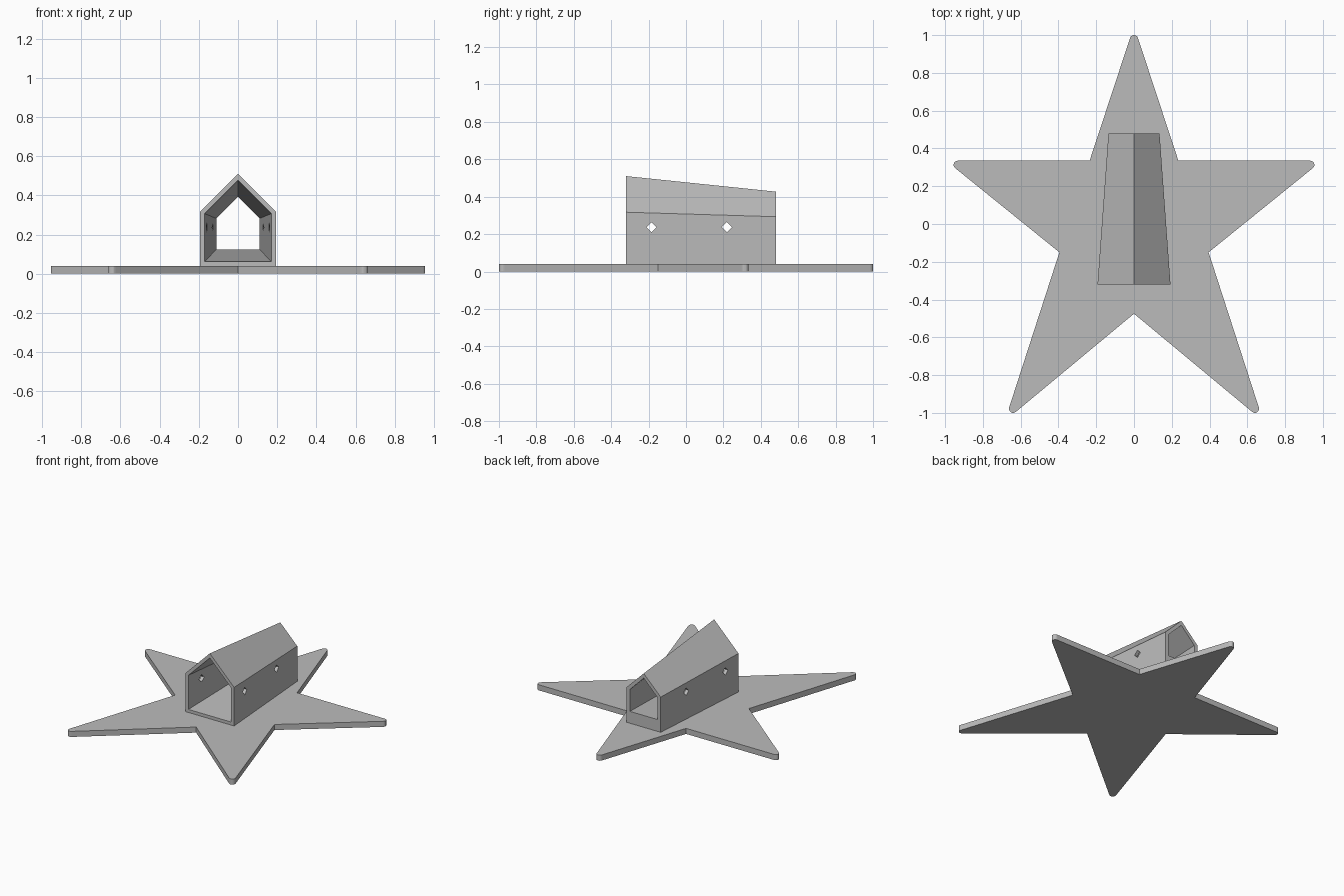
import bpy
import bmesh
from math import acos, atan2, cos, sin, pi, hypot

old = bpy.data.objects.get("Cube")
if old:
    bpy.data.objects.remove(old, do_unlink=True)

grey = bpy.data.materials.new("plain grey")
grey.use_nodes = True
GREY = (0.5, 0.5, 0.5, 1)
grey.diffuse_color = GREY
grey.node_tree.nodes["Principled BSDF"].inputs["Base Color"].default_value = GREY


def finish(name, bm):
    """Turn a bmesh into a named object with the shared material."""
    bmesh.ops.recalc_face_normals(bm, faces=bm.faces[:])
    mesh = bpy.data.meshes.new(name)
    bm.to_mesh(mesh)
    bm.free()
    mesh.materials.append(grey)
    obj = bpy.data.objects.new(name, mesh)
    bpy.context.collection.objects.link(obj)
    return obj


def bridge(bm, a, b):
    """Join two closed loops of vertices with quads."""
    for i in range(len(a)):
        j = (i + 1) % len(a)
        bm.faces.new((a[i], a[j], b[j], b[i]))


def prism(name, bottom, top):
    """Closed solid between two matching outlines."""
    bm = bmesh.new()
    lo, hi = ([bm.verts.new(p) for p in loop] for loop in (bottom, top))
    bm.faces.new(lo)
    bm.faces.new(hi)
    bridge(bm, lo, hi)
    return finish(name, bm)


# Star base: rounded tips joined by straight tangents to the inner corners
TIP_R, STEPS, BASE_H = 0.022, 8, 0.04
tips = [(0, 0.978), (-0.933, 0.313), (-0.64, -0.978), (0.64, -0.978), (0.933, 0.313)]
inner = [(0.235, 0.335), (-0.235, 0.335), (-0.395, -0.15), (0, -0.475), (0.395, -0.15)]
outline = []
for i, (cx, cy) in enumerate(tips):
    (px, py), (nx, ny) = inner[i], inner[(i + 1) % len(inner)]
    start = atan2(py - cy, px - cx) + acos(TIP_R / hypot(px - cx, py - cy))
    end = atan2(ny - cy, nx - cx) - acos(TIP_R / hypot(nx - cx, ny - cy))
    sweep = (end - start) % (2 * pi)
    outline.append((px, py))
    for s in range(STEPS + 1):
        a = start + sweep * s / STEPS
        outline.append((cx + TIP_R * cos(a), cy + TIP_R * sin(a)))
prism("star_base", [(x, y, 0) for x, y in outline], [(x, y, BASE_H) for x, y in outline])


# Tapered house-shaped tunnel, open at both ends
def house(y, half, floor, eave, ridge):
    return [(-half, y, floor), (half, y, floor), (half, y, eave), (0, y, ridge), (-half, y, eave)]


FRONT, BACK = -0.32, 0.48
bm = bmesh.new()
loops = [[bm.verts.new(p) for p in house(*spec)] for spec in (
    (FRONT, 0.193, 0.03, 0.317, 0.51),
    (BACK, 0.135, 0.03, 0.293, 0.427),
    (BACK, 0.11, 0.125, 0.282, 0.393),
    (FRONT, 0.17, 0.062, 0.307, 0.477))]
for k in range(4):
    bridge(bm, loops[k], loops[(k + 1) % 4])
tunnel = finish("house_tunnel", bm)

# Diamond peg holes through both side walls
HOLE_Z, HOLE_R = 0.237, 0.027
for y in (-0.185, 0.218):
    ring = [(y + HOLE_R * cos(k * pi / 2), HOLE_Z + HOLE_R * sin(k * pi / 2)) for k in range(4)]
    cutter = prism("peg_hole_cutter", [(-0.4, u, v) for u, v in ring], [(0.4, u, v) for u, v in ring])
    cutter.hide_render = True
    mod = tunnel.modifiers.new("peg_hole", "BOOLEAN")
    mod.operation, mod.solver, mod.object = "DIFFERENCE", "EXACT", cutter
    bpy.context.view_layer.objects.active = tunnel
    bpy.ops.object.modifier_apply(modifier=mod.name)
    bpy.data.objects.remove(cutter, do_unlink=True)
